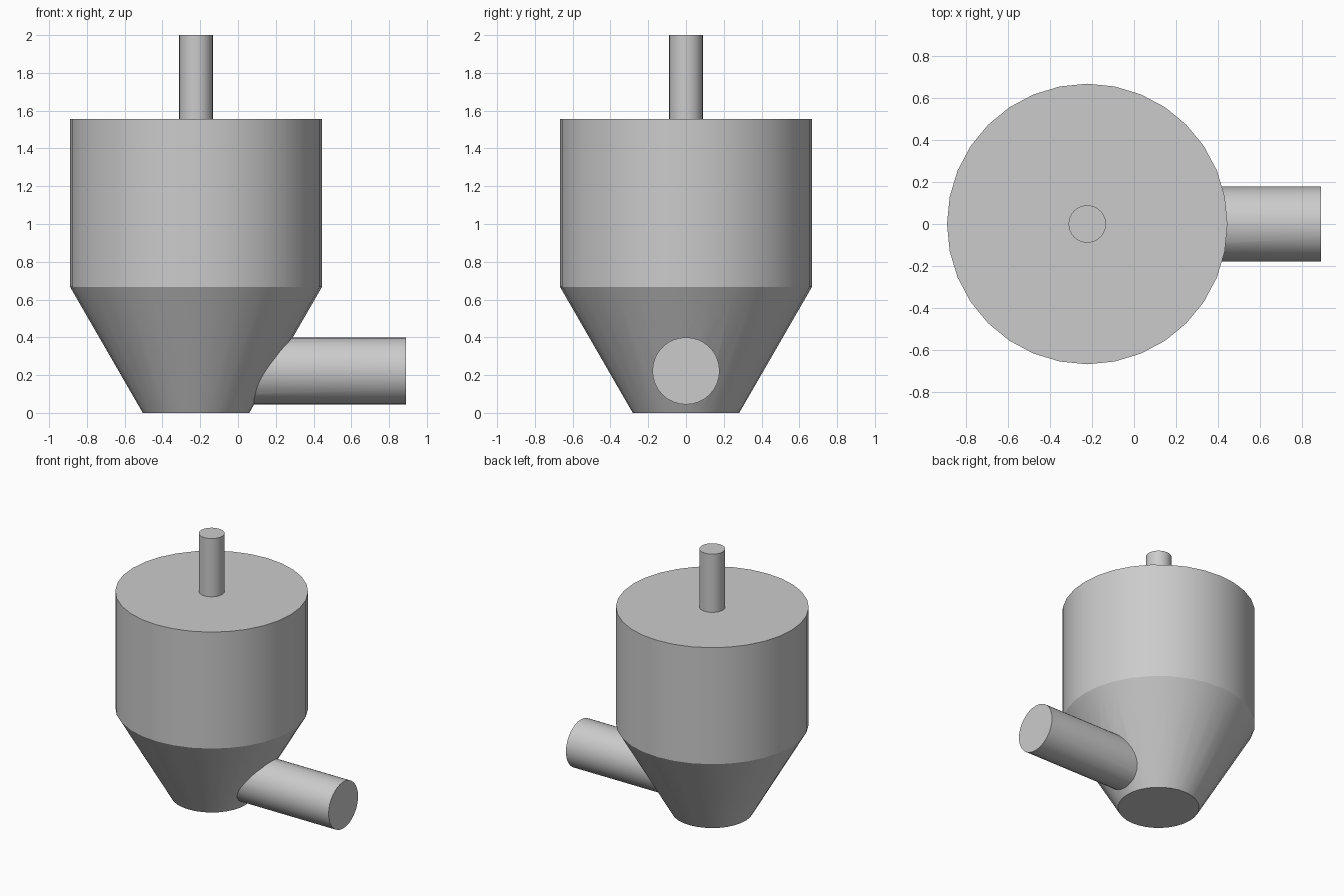
import bpy
import bmesh
from math import pi, radians, tan
from mathutils import Matrix, Vector

cube = bpy.data.objects.get("Cube")
if cube:
    bpy.data.objects.remove(cube, do_unlink=True)

SIDES = 32
UNIT = 2 / 9          # design module
AXIS_X = -UNIT        # vessel centre line

grey = bpy.data.materials.new("plain grey")
grey.use_nodes = True
colour = (0.6, 0.6, 0.6, 1)
grey.diffuse_color = colour
grey.node_tree.nodes["Principled BSDF"].inputs["Base Color"].default_value = colour


def lathe(name, profile, origin, rotation=Matrix()):
    """Closed solid from (radius, height) rings about the local z axis."""
    bm = bmesh.new()
    rings = []
    for radius, height in profile:
        spin = [Matrix.Rotation(2 * pi * i / SIDES, 3, 'Z') for i in range(SIDES)]
        rings.append([bm.verts.new(m @ Vector((radius, 0, height))) for m in spin])
    for low, high in zip(rings, rings[1:]):
        for i in range(SIDES):
            j = (i + 1) % SIDES
            bm.faces.new((low[i], low[j], high[j], high[i]))
    bm.faces.new(rings[0][::-1])
    bm.faces.new(rings[-1])
    bm.transform(Matrix.Translation(origin) @ rotation)
    mesh = bpy.data.meshes.new(name)
    bm.to_mesh(mesh)
    bm.free()
    mesh.materials.append(grey)
    obj = bpy.data.objects.new(name, mesh)
    bpy.context.collection.objects.link(obj)
    return obj


# Cylindrical vessel on a conical hopper, with the inlet stem on its lid
wall, top, stem = 3 * UNIT, 7 * UNIT, 0.4 * UNIT
foot = wall - wall * tan(radians(30))
vessel = lathe("hopper_vessel",
               [(foot, 0), (wall, wall), (wall, top), (stem, top), (stem, 9 * UNIT)],
               (AXIS_X, 0, 0))

# Side outlet pipe, fused into the cone
pipe = lathe("outlet_pipe", [(0.8 * UNIT, 0), (0.8 * UNIT, 5 * UNIT)],
             (AXIS_X, 0, UNIT), Matrix.Rotation(pi / 2, 4, 'Y'))
union = vessel.modifiers.new("join_pipe", 'BOOLEAN')
union.operation = 'UNION'
union.solver = 'EXACT'
union.object = pipe

bpy.ops.object.select_all(action='DESELECT')
vessel.select_set(True)
bpy.context.view_layer.objects.active = vessel
bpy.ops.object.modifier_apply(modifier=union.name)
bpy.data.objects.remove(pipe, do_unlink=True)

# Smooth walls, crisp rims
bpy.ops.object.shade_smooth_by_angle(angle=radians(28))
